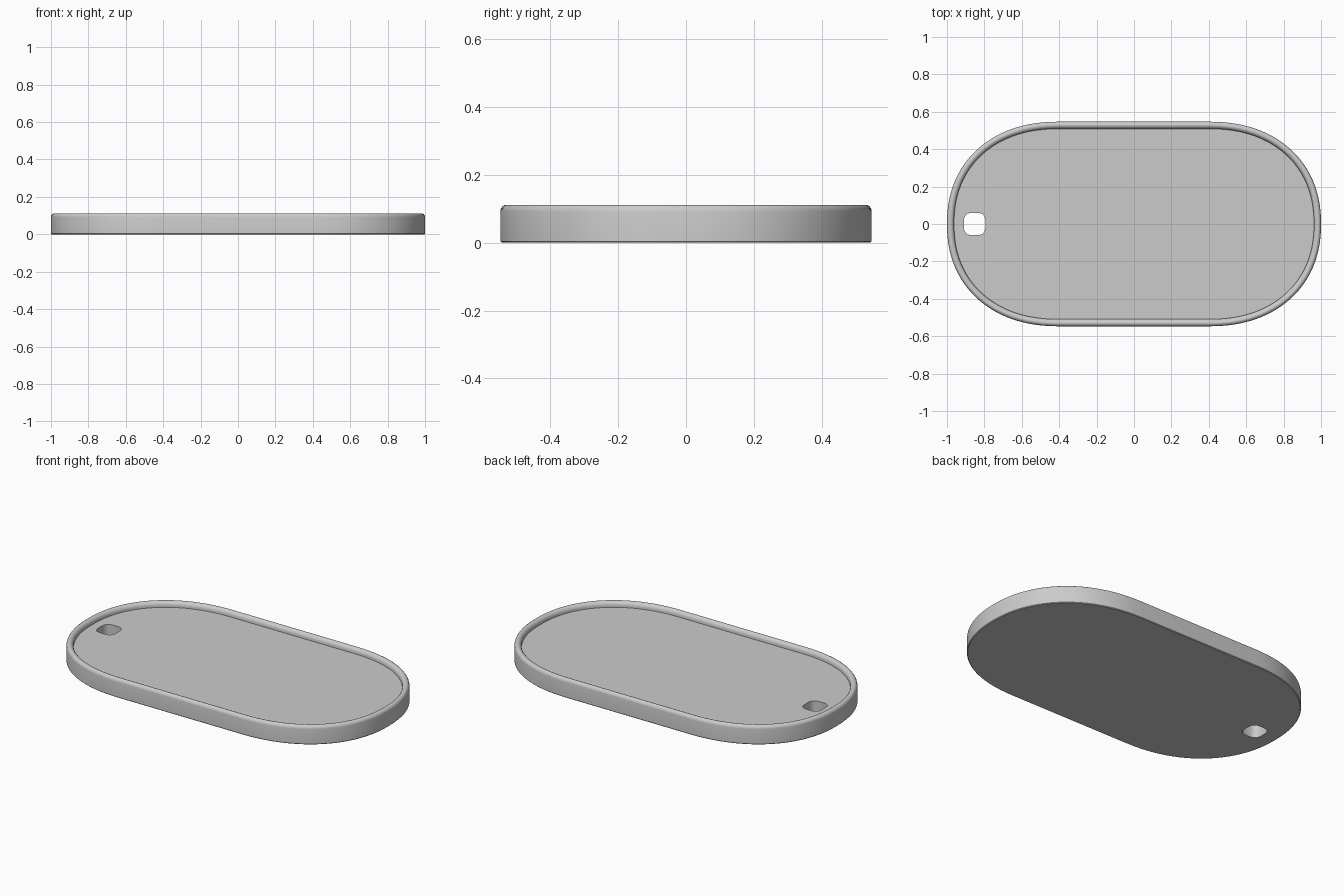
import bpy, bmesh, math

if "Cube" in bpy.data.objects:
    bpy.data.objects.remove(bpy.data.objects["Cube"])


def squircle(a, b, n, count, straight=0.0, cx=0.0):
    """Closed superellipse outline, stretched by a straight middle section."""
    pts = []
    for q in range(4):
        sx = 1 if q in (0, 3) else -1
        for i in range(count + 1):
            t = math.pi / 2 * (q + i / count)
            c, s = math.cos(t), math.sin(t)
            x = abs(c) ** (2 / n) * (a - straight) * sx + straight * sx
            y = math.copysign(abs(s) ** (2 / n) * b, s)
            p = (x + cx, y)
            if not pts or math.dist(p, pts[-1]) > 1e-4:
                pts.append(p)
    if math.dist(pts[0], pts[-1]) < 1e-4:
        pts.pop()
    return pts


def inset(pts, d):
    """Move each outline point inward along its normal."""
    out = []
    for i, (x, y) in enumerate(pts):
        px, py = pts[i - 1]
        nx, ny = pts[(i + 1) % len(pts)]
        tx, ty = nx - px, ny - py
        length = math.hypot(tx, ty)
        out.append((x - ty / length * d, y + tx / length * d))
    return out


def add_ring(bm, pts, z):
    return [bm.verts.new((x, y, z)) for x, y in pts]


def skin(bm, r1, r2):
    for i in range(len(r1)):
        j = (i + 1) % len(r1)
        bm.faces.new((r1[i], r1[j], r2[j], r2[i]))


def fill_between(bm, outer, inner):
    edges = []
    for ring in (outer, inner):
        for i, v in enumerate(ring):
            edges.append(bm.edges.get((v, ring[i - 1])))
    bmesh.ops.triangle_fill(bm, edges=edges, use_beauty=True)


bm = bmesh.new()

# Outer wall, rounded lip and inner wall: (inset, height)
profile = [(0.004, 0), (0, 0.004), (0, 0.092), (0.0015, 0.1), (0.006, 0.107),
           (0.013, 0.1115), (0.021, 0.1115), (0.029, 0.108), (0.035, 0.101),
           (0.038, 0.092), (0.038, 0.08)]
outline = squircle(1.0, 0.547, 2.2, 24, straight=0.4)
rings = [add_ring(bm, inset(outline, d), z) for d, z in profile]
for a, b in zip(rings, rings[1:]):
    skin(bm, a, b)

# Hole through the floor near the left end
hole = squircle(0.058, 0.06, 3.2, 8, cx=-0.852)
hole_low = add_ring(bm, hole, 0)
hole_high = add_ring(bm, hole, 0.08)
skin(bm, hole_low, hole_high)

# Underside and tray floor
fill_between(bm, rings[0], hole_low)
fill_between(bm, rings[-1], hole_high)

bmesh.ops.recalc_face_normals(bm, faces=bm.faces)
mesh = bpy.data.meshes.new("tray")
bm.to_mesh(mesh)
bm.free()
tray = bpy.data.objects.new("tray", mesh)
bpy.context.collection.objects.link(tray)
bpy.context.view_layer.objects.active = tray
tray.select_set(True)
bpy.ops.object.shade_smooth_by_angle(angle=math.radians(35))
